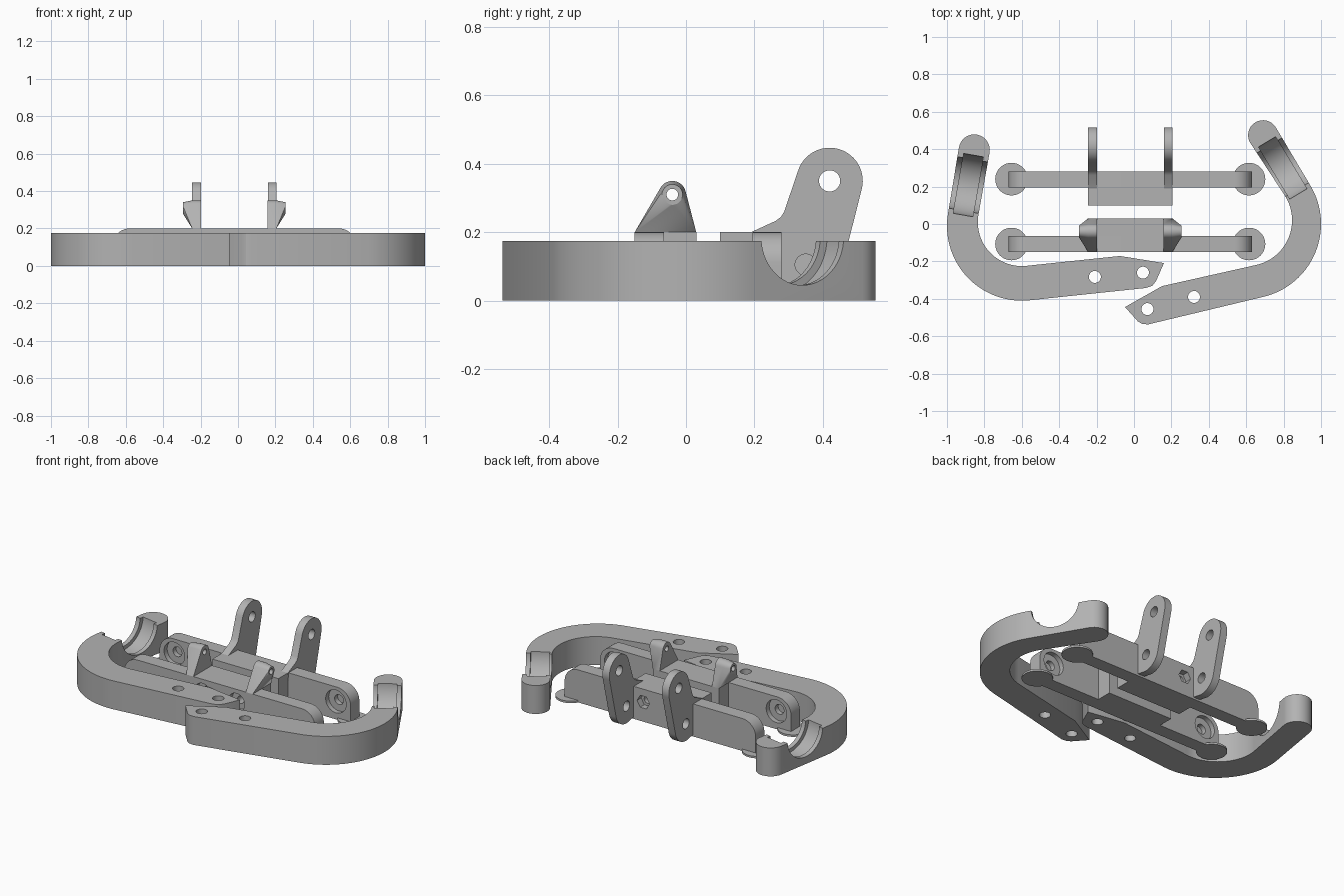
import bpy, bmesh, math
from mathutils import Matrix, Vector

cube = bpy.data.objects.get("Cube")
if cube:
    bpy.data.objects.remove(cube, do_unlink=True)

grey = bpy.data.materials.new("plain grey")
grey.use_nodes = True
grey.diffuse_color = (0.45, 0.45, 0.45, 1)
grey.node_tree.nodes["Principled BSDF"].inputs["Base Color"].default_value = (0.45, 0.45, 0.45, 1)

MID = -0.02          # symmetry plane of the hinge frame
TOP = 0.2            # frame height
ARM = 0.175          # arm height


def finish(name, bm):
    bmesh.ops.remove_doubles(bm, verts=bm.verts, dist=1e-5)
    bmesh.ops.recalc_face_normals(bm, faces=bm.faces)
    mesh = bpy.data.meshes.new(name)
    bm.to_mesh(mesh)
    bm.free()
    mesh.materials.append(grey)
    obj = bpy.data.objects.new(name, mesh)
    bpy.context.collection.objects.link(obj)
    return obj


def arc(cx, cy, r, start, end, n=16):
    angles = [math.radians(start + (end - start) * i / n) for i in range(n + 1)]
    return [(cx + r * math.cos(a), cy + r * math.sin(a)) for a in angles]


def place(axis, u, v, w):
    return Vector({"x": (w, u, v), "y": (u, w, v), "z": (u, v, w)}[axis])


def prism(name, outline, axis, lo, hi):
    """Extrude a 2D outline along an axis."""
    bm = bmesh.new()
    face = bm.faces.new([bm.verts.new(place(axis, u, v, lo)) for u, v in outline])
    out = bmesh.ops.extrude_face_region(bm, geom=[face])
    moved = [g for g in out["geom"] if isinstance(g, bmesh.types.BMVert)]
    bmesh.ops.translate(bm, verts=moved, vec=place(axis, 0, 0, hi - lo))
    return finish(name, bm)


def box(name, x0, x1, y0, y1, z0, z1):
    return prism(name, [(x0, y0), (x1, y0), (x1, y1), (x0, y1)], "z", z0, z1)


def rod(axis, u, v, r, lo, hi, n=32):
    return prism("cutter", arc(u, v, r, 0, 360, n)[:-1], axis, lo, hi)


def cut(obj, cutters):
    for c in cutters:
        c.hide_render = True
        mod = obj.modifiers.new("cut", "BOOLEAN")
        mod.operation, mod.solver, mod.object = "DIFFERENCE", "EXACT", c
        bpy.context.view_layer.objects.active = obj
        bpy.ops.object.modifier_apply(modifier=mod.name)


def discard(cutters):
    for c in cutters:
        bpy.data.objects.remove(c, do_unlink=True)


parts = []

# Curved arms with bolt holes and a grooved bearing cradle
right_outline = (arc(-0.854, 0.396, 0.083, -10, 170)
                 + arc(-0.6, -0.01, 0.4, 170, 276, 32)
                 + [(0.064, -0.342), (0.098, -0.33), (0.118, -0.305), (0.16, -0.209), (-0.075, -0.171)]
                 + arc(-0.6, 0.01, 0.235, 276, 170, 32))
left_outline = (arc(0.69, 0.475, 0.08, 31, 211)
                + arc(0.6, 0.02, 0.245, 31, -76, 32)
                + [(0.15, -0.332), (-0.048, -0.444), (0.02, -0.52), (0.043, -0.534), (0.075, -0.537)]
                + arc(0.6, 0, 0.4, -76, 31, 32))


def cradle(x, y, turn, r, half):
    c = rod("x", 0, 0, r, -half, half, 64)
    c.data.transform(Matrix.Translation((x, y, 0.185)) @ Matrix.Rotation(math.radians(turn), 4, "Z"))
    return c


for name, outline, holes, seat in (
        ("right_arm", right_outline, [(-0.209, -0.283), (0.048, -0.26)], (-0.886, 0.208, -10)),
        ("left_arm", left_outline, [(0.321, -0.39), (0.072, -0.455)], (0.795, 0.3, 31))):
    arm = prism(name, outline, "z", 0, ARM)
    cutters = [rod("z", x, y, 0.032, -0.1, 0.3) for x, y in holes]
    cutters += [cradle(*seat, 0.14, 0.15), cradle(*seat, 0.163, 0.053)]
    cut(arm, cutters)
    discard(cutters)
    parts.append(arm)

# Cross bars, rounded at the upper ends
bar_outline = ([(-0.67, 0), (0.63, 0)] + arc(0.54, 0.11, 0.09, 0, 90, 10)
               + arc(-0.58, 0.11, 0.09, 90, 180, 10))
rear_bar = prism("rear_bar", bar_outline, "y", 0.195, 0.28)
front_bar = prism("front_bar", bar_outline, "y", -0.15, -0.065)

# Centre blocks that meet between the bars
rear_block = box("rear_block", MID - 0.225, MID + 0.225, 0.1, 0.195, 0, TOP)
front_block = box("front_block", MID - 0.225, MID + 0.225, -0.065, 0.03, 0, TOP)

# Bolt holes through the frame, counterbored in front and hexagonal behind
bolts, heads, nuts, rear_sockets, front_sockets = [], [], [], [], []
for side in (-1, 1):
    x = MID + side * 0.115
    bolts.append(rod("y", x, 0.12, 0.022, -0.3, 0.4))
    heads.append(rod("y", x, 0.12, 0.055, -0.3, -0.11))
    nuts.append(rod("y", x, 0.12, 0.042, 0.24, 0.4, 6))
    # Blind round sockets on the facing sides of the bars
    x = MID + side * 0.55
    rear_sockets += [rod("y", x, 0.11, 0.07, 0.15, 0.225), rod("y", x, 0.11, 0.03, 0.15, 0.255)]
    front_sockets += [rod("y", x, 0.11, 0.07, -0.095, 0), rod("y", x, 0.11, 0.03, -0.125, 0)]
cut(rear_bar, bolts + nuts + rear_sockets)
cut(front_bar, bolts + heads + front_sockets)
cut(rear_block, bolts)
cut(front_block, bolts)
discard(bolts + heads + nuts + rear_sockets + front_sockets)
parts += [rear_bar, front_bar, rear_block, front_block]

# Tall rear lugs with two pivot holes
lug_outline = (arc(0.42, 0.35, 0.097, -16, 164, 24)
               + [(0.287, 0.26), (0.278, 0.245), (0.262, 0.233), (0.19, TOP), (0.2, 0.1), (0.24, 0.02)]
               + arc(0.35, 0.105, 0.105, 260, 344, 14))
pivots = [rod("x", 0.42, 0.35, 0.031, -1, 1), rod("x", 0.35, 0.105, 0.031, -1, 1)]
for name, x in (("right_rear_lug", -0.245), ("left_rear_lug", 0.16)):
    lug = prism(name, lug_outline, "x", x, x + 0.047)
    cut(lug, pivots)
    parts.append(lug)
discard(pivots)

# Front lugs: triangular plates swelling to a round outer boss
pin = [rod("x", -0.04, 0.31, 0.017, -1, 1)]
plate = [(-0.15, TOP), (0.03, TOP)] + arc(-0.04, 0.31, 0.04, 0, 180, 16)
boss = arc(-0.04, 0.31, 0.03, 0, 360, 32)[:-1]
for name, side in (("right_front_lug", -1), ("left_front_lug", 1)):
    bm = bmesh.new()
    for offset, ring in ((0.178, plate), (0.225, plate), (0.275, boss)):
        for y, z in ring:
            bm.verts.new((MID + side * offset, y, z))
    bmesh.ops.convex_hull(bm, input=bm.verts)
    bmesh.ops.dissolve_limit(bm, angle_limit=0.01, verts=bm.verts, edges=bm.edges)
    lug = finish(name, bm)
    cut(lug, pin)
    parts.append(lug)
discard(pin)

# Thin round feet under the bar ends
for row, y in (("rear", 0.24), ("front", -0.107)):
    for name, x in (("right", MID - 0.635), ("left", MID + 0.635)):
        foot = rod("z", x, y, 0.087, 0, 0.012, 48)
        foot.name = f"{name}_{row}_foot"
        parts.append(foot)

# Smooth curved faces, keep edges crisp
bpy.ops.object.select_all(action="DESELECT")
for obj in parts:
    obj.select_set(True)
bpy.context.view_layer.objects.active = parts[0]
bpy.ops.object.shade_smooth_by_angle(angle=math.radians(25))
